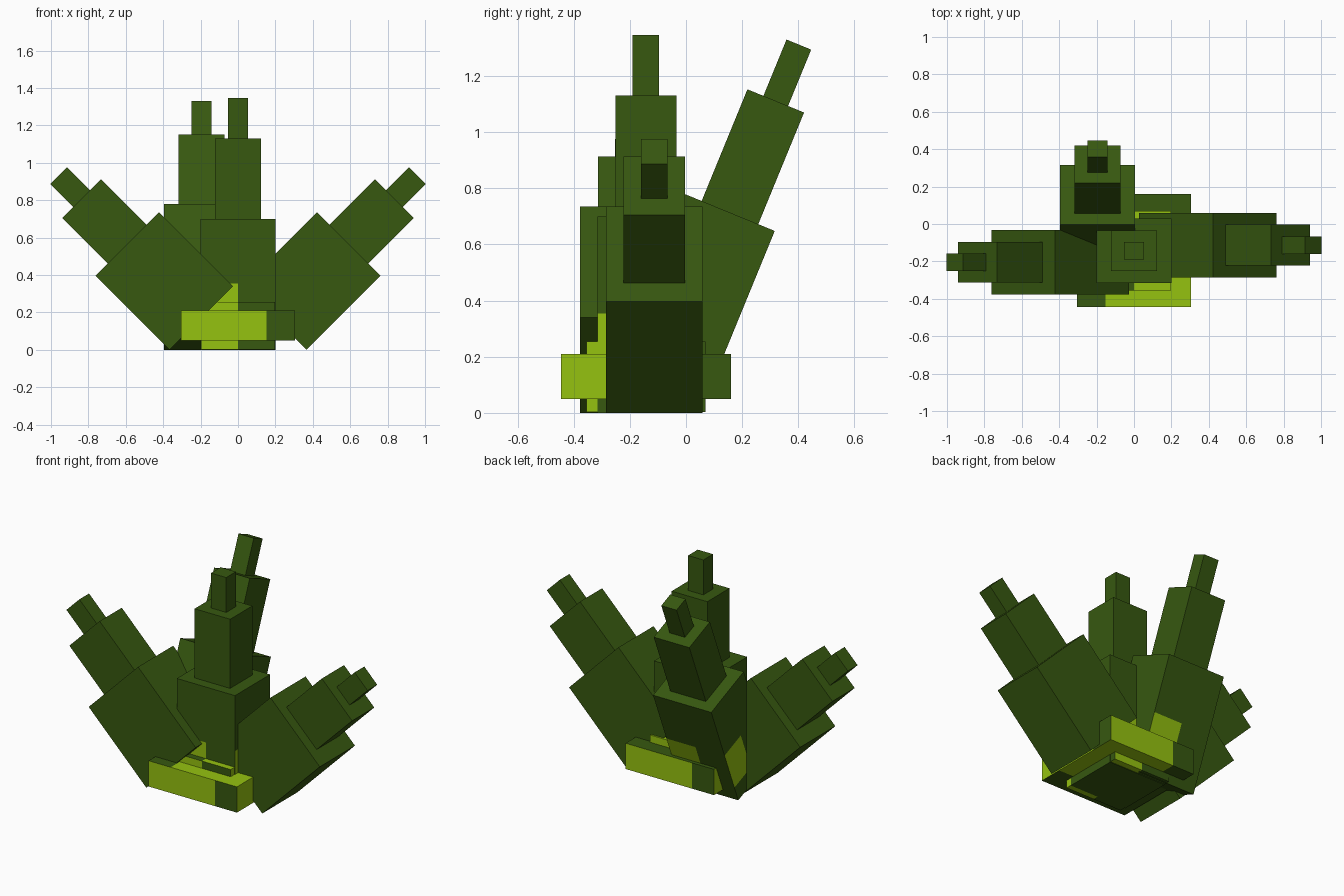
import bpy, bmesh, math
from mathutils import Matrix, Vector

cube = bpy.data.objects.get("Cube")
if cube:
    bpy.data.objects.remove(cube, do_unlink=True)


def material(name, rgb):
    m = bpy.data.materials.new(name)
    m.use_nodes = True
    m.diffuse_color = (*rgb, 1)
    bsdf = next(n for n in m.node_tree.nodes if n.type == 'BSDF_PRINCIPLED')
    bsdf.inputs["Base Color"].default_value = (*rgb, 1)
    bsdf.inputs["Roughness"].default_value = 0.9
    return m


MATS = [material("dark green", (0.038, 0.098, 0.005)),
        material("lime green", (0.300, 0.540, 0.005))]


def box(name, size, matrix, cuts=(), rule=None):
    """Box standing on its local origin; cuts are (axis, position) planes;
    rule(normal, centre, u) tells which faces are lime, u = -1..1 across a side."""
    bm = bmesh.new()
    bmesh.ops.create_cube(bm, size=1)
    for v in bm.verts:
        v.co = Vector((v.co.x * size[0], v.co.y * size[1], (v.co.z + 0.5) * size[2]))
    for axis, pos in cuts:
        no = Vector((0, 0, 0))
        no[axis] = 1
        bmesh.ops.bisect_plane(bm, geom=bm.verts[:] + bm.edges[:] + bm.faces[:],
                               plane_co=no * pos, plane_no=no)
    bm.normal_update()
    if rule:
        for f in bm.faces:
            n, c = f.normal, f.calc_center_median()
            right = Vector((0, 0, 1)).cross(n)
            half = (abs(right.x) * size[0] + abs(right.y) * size[1]) / 2
            u = c.dot(right) / half if half > 1e-4 else 0
            f.material_index = int(rule(n, c, u))
    me = bpy.data.meshes.new(name)
    bm.to_mesh(me)
    bm.free()
    for m in MATS:
        me.materials.append(m)
    ob = bpy.data.objects.new(name, me)
    ob.matrix_world = matrix
    bpy.context.collection.objects.link(ob)


def stalk(name, base, rotation, widen=1.0, stretch=1.0, patched=False):
    """Three stacked boxes, each narrower than the last."""
    frame = Matrix.Translation(base) @ rotation
    z = 0
    for part, w, d, h in (("lower", 0.40, 0.345, 0.70),
                          ("middle", 0.245, 0.218, 0.43),
                          ("tip", 0.105, 0.095, 0.217)):
        size = (w * widen, d, h * stretch)
        cuts, rule = (), None
        if patched and part == "lower":
            # lime patch on the left half of every side, near the ground
            cuts = ((0, 0), (1, 0), (2, 0.10), (2, 0.355))
            rule = lambda n, c, u: abs(n.z) < 0.5 and u < 0 and 0.10 < c.z < 0.355
        box(f"{name}_{part}", size, frame @ Matrix.Translation((0, 0, z)), cuts, rule)
        z += size[2]


# Upright and back-leaning stalks
stalk("centre_stalk", (0, -0.143, 0), Matrix.Identity(4), patched=True)
stalk("back_stalk", (-0.195, -0.109, 0.066),
      Matrix.Rotation(math.radians(-22.3), 4, 'X'), patched=True)

# Side stalks leaning out at 45 degrees
for side, sx, y in (("left", 1, -0.113), ("right", -1, -0.205)):
    stalk(f"{side}_stalk", (0.197 * sx, y, 0.17),
          Matrix.Rotation(math.radians(45 * sx), 4, 'Y'), widen=1.2, stretch=0.8)


# Root block around the base of the centre stalk
def root_rule(n, c, u):
    return c.x > 0 if abs(n.z) > 0.5 else u < 0


box("root_block", (0.396, 0.425, 0.252), Matrix.Translation((0, -0.1425, 0.003)),
    ((0, 0), (1, 0)), root_rule)


# Flat collar around the roots
def collar_rule(n, c, u):
    if n.z > 0.5:
        return c.x > -0.152 and c.y < 0.151
    if n.z < -0.5:
        return c.x > -0.152 and c.y > -0.151
    return u < 0.5


box("collar", (0.608, 0.605, 0.16), Matrix.Translation((0, -0.1425, 0.05)),
    ((0, -0.152), (0, 0.152), (1, -0.151), (1, 0.151)), collar_rule)
